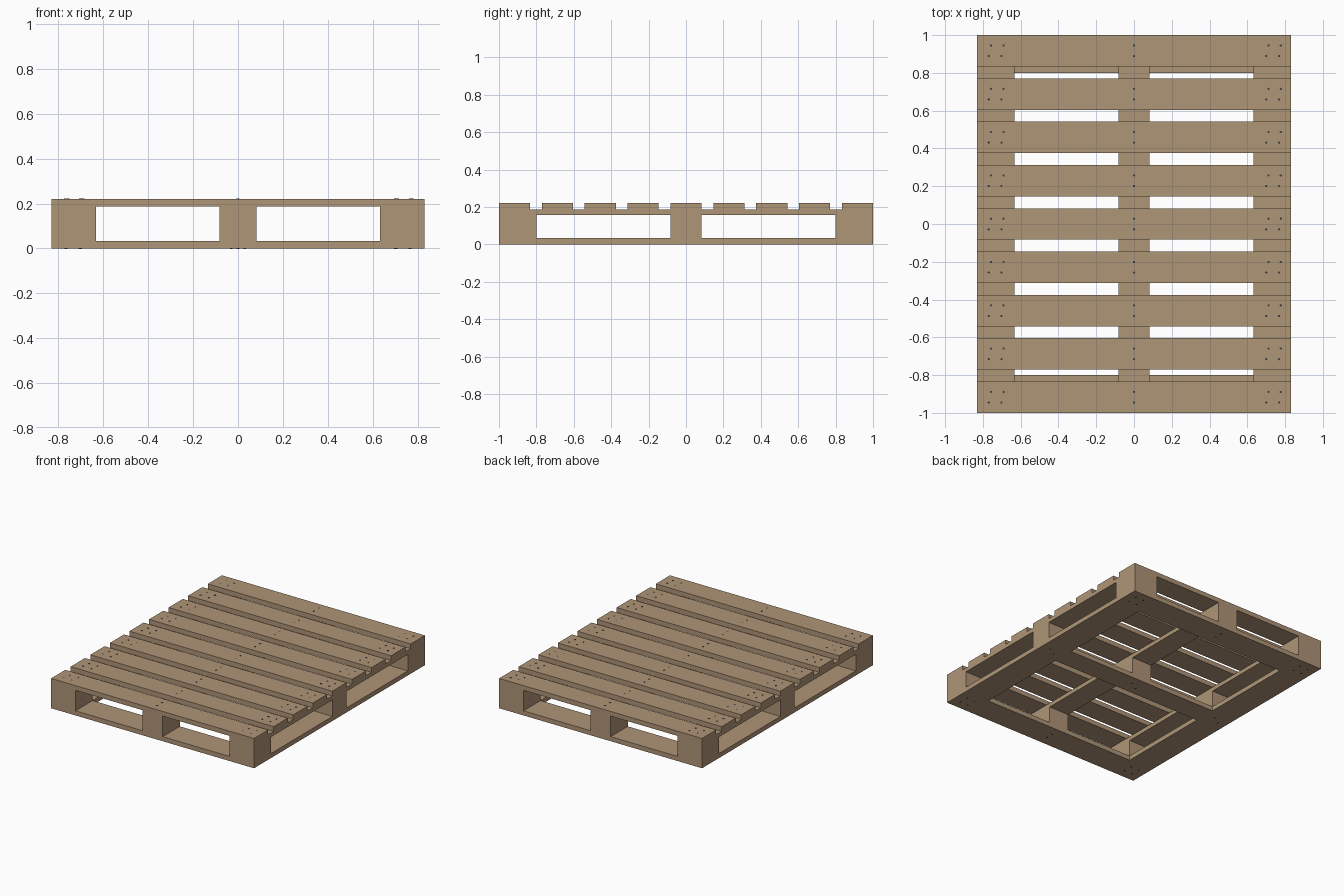
import bpy, bmesh
from mathutils import Matrix, Vector

if "Cube" in bpy.data.objects:
    bpy.data.objects.remove(bpy.data.objects["Cube"])


def material(name, rgb):
    m = bpy.data.materials.new(name)
    m.diffuse_color = (*rgb, 1.0)
    m.use_nodes = True
    m.node_tree.nodes["Principled BSDF"].inputs["Base Color"].default_value = m.diffuse_color
    return m


WOOD = material("tan wood", (0.43, 0.30, 0.185))
STEEL = material("dark steel", (0.045, 0.048, 0.052))


def finish(name, bm, mat):
    mesh = bpy.data.meshes.new(name)
    bm.to_mesh(mesh)
    bm.free()
    mesh.materials.append(mat)
    obj = bpy.data.objects.new(name, mesh)
    bpy.context.collection.objects.link(obj)


def board(name, x, y, z):
    """Box from (low, high) ranges on each axis."""
    bm = bmesh.new()
    size = [r[1] - r[0] for r in (x, y, z)]
    mid = Vector([(r[0] + r[1]) / 2 for r in (x, y, z)])
    bmesh.ops.create_cube(bm, size=1.0,
                          matrix=Matrix.Translation(mid) @ Matrix.Diagonal((*size, 1)))
    finish(name, bm, WOOD)


def nails(name, points, z):
    """Small round nail heads."""
    bm = bmesh.new()
    for x, y in points:
        bmesh.ops.create_cone(bm, cap_ends=True, segments=10, radius1=0.006,
                              radius2=0.006, depth=0.005,
                              matrix=Matrix.Translation((x, y, z)))
    finish(name, bm, STEEL)


# Heights of the layers
HX, HY = 0.832, 1.0
Z1, Z2, Z3, Z4 = 0.034, 0.156, 0.186, 0.221
cols = {"left": (-HX, -0.632), "centre": (-0.083, 0.083), "right": (0.632, HX)}
rows = {"front": (-HY, -0.8), "middle": (-0.083, 0.083), "back": (0.8, HY)}

# Stringers along the length, and the nine blocks under them
for cn, cx in cols.items():
    board(cn + "_stringer", cx, (-HY, HY), (Z2, Z3))
    for rn, ry in rows.items():
        board(f"{rn}_{cn}_block", cx, ry, (Z1, Z2))

# Bottom frame: two end boards, two side boards and a middle crossboard
for rn in ("front", "back"):
    board(rn + "_bottom_board", (-HX, HX), rows[rn], (0, Z1))
for cn in ("left", "right"):
    board(cn + "_bottom_board", cols[cn], (-0.8, 0.8), (0, Z1))
board("middle_bottom_board", (-0.632, 0.632), rows["middle"], (0, Z1))

# Nine deck slats with their nails
deck_points = []
for i in range(9):
    y = -0.917 + i * 0.917 / 4
    board(f"deck_slat_{i + 1}", (-HX, HX), (y - 0.083, y + 0.083), (Z3, Z4))
    deck_points += [(x, y + 0.028) for x in (-0.757, -0.69, 0, 0.712, 0.777)]
    deck_points += [(x, y - 0.028) for x in (-0.769, -0.702, 0, 0.7, 0.768)]
nails("deck_nails", deck_points, Z4 - 0.001)

# Nails in the underside: four at each corner, two at the other blocks
under_points = []
for sy in (-1, 1):
    for sx in (-1, 1):
        under_points += [(sx * (0.735 + dx), sy * (0.9 + dy))
                         for dx in (-0.033, 0.033) for dy in (-0.035, 0.035)]
    under_points += [(0, sy * 0.87), (0, sy * 0.925)]
for x in (-0.735, 0, 0.735):
    under_points += [(x - 0.03, -0.02), (x + 0.03, 0.02)]
nails("underside_nails", under_points, 0.001)
